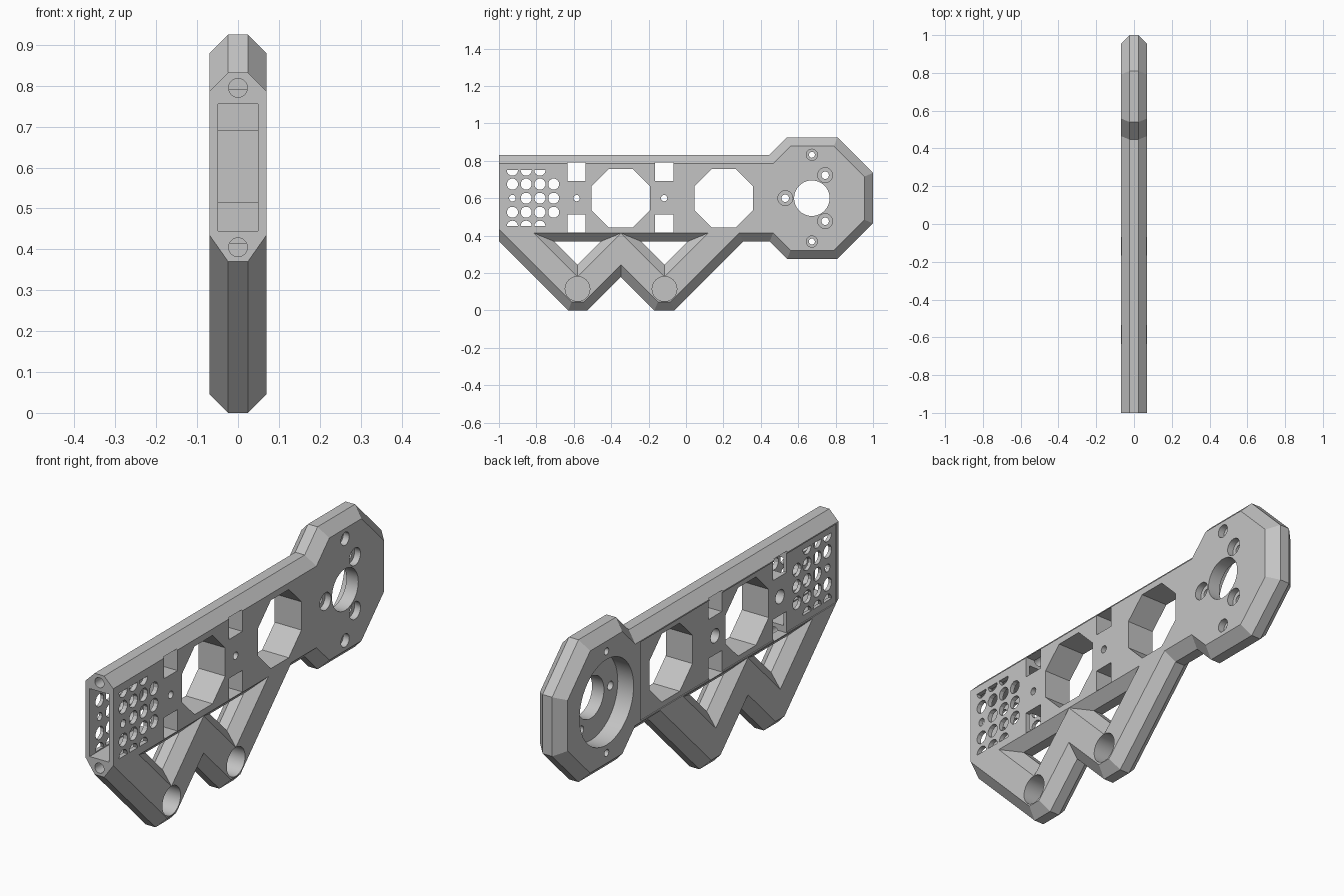
import bpy, bmesh, math
from mathutils import Matrix, Vector

cube = bpy.data.objects.get("Cube")
if cube:
    bpy.data.objects.remove(cube, do_unlink=True)

HALF, FLAT, CH = 0.07, 0.024, 0.046   # half thickness, half flat rim, chamfer
MID = 0.6                             # height of the beam axis

grey = bpy.data.materials.new("light grey")
grey.use_nodes = True
grey.diffuse_color = (0.55, 0.55, 0.55, 1)
grey.node_tree.nodes["Principled BSDF"].inputs["Base Color"].default_value = grey.diffuse_color


def inset(pts, dist):
    """Offset a counter-clockwise outline inwards; the cut front edge stays."""
    n, out = len(pts), []
    for i in range(n):
        a, b, c = (Vector(pts[(i + k) % n]) for k in (-1, 0, 1))
        rows = []
        for p, q in ((a, b), (b, c)):
            d = (q - p).normalized()
            rows.append((-d.y, d.x, 0 if p.x < -0.99 and q.x < -0.99 else dist))
        (a1, b1, d1), (a2, b2, d2) = rows
        det = a1 * b2 - a2 * b1
        out.append((b.x + (d1 * b2 - d2 * b1) / det, b.y + (a1 * d2 - a2 * d1) / det))
    return out


def loft(name, rings):
    """Closed solid through (x, outline) rings."""
    bm = bmesh.new()
    loops = [[bm.verts.new((x, y, z)) for y, z in pts] for x, pts in rings]
    n = len(loops[0])
    for lo, hi in zip(loops, loops[1:]):
        for i in range(n):
            j = (i + 1) % n
            bm.faces.new((lo[i], lo[j], hi[j], hi[i]))
    bm.faces.new(loops[0])
    bm.faces.new(loops[-1])
    bmesh.ops.recalc_face_normals(bm, faces=bm.faces)
    mesh = bpy.data.meshes.new(name)
    bm.to_mesh(mesh)
    bm.free()
    ob = bpy.data.objects.new(name, mesh)
    bpy.context.collection.objects.link(ob)
    mesh.materials.append(grey)
    return ob


# Beam, zigzag legs and octagonal motor head as one chamfered solid
outline = [(-1, .37), (-.63, 0), (-.527, 0), (-.348, .179), (-.169, 0), (-.063, 0),
           (.305, .368), (.447, .368), (.54, .275), (.81, .275), (1, .465), (1, .735),
           (.81, .925), (.54, .925), (.447, .832), (-1, .832)]
small = inset(outline, CH)
arm = loft("motor_arm", [(-HALF, small), (-FLAT, outline), (FLAT, outline), (HALF, small)])


def cut(tool):
    mod = arm.modifiers.new("cut", 'BOOLEAN')
    mod.operation, mod.solver, mod.object = 'DIFFERENCE', 'EXACT', tool
    bpy.context.view_layer.objects.active = arm
    bpy.ops.object.modifier_apply(modifier=mod.name)
    bpy.data.objects.remove(tool, do_unlink=True)


def cut_profile(pts, x0=-0.1, x1=0.1):
    cut(loft("cutter", [(x0, pts), (x1, pts)]))


def cut_box(y0, y1, z0, z1, x0=-0.1, x1=0.1):
    cut_profile([(y0, z0), (y1, z0), (y1, z1), (y0, z1)], x0, x1)


def arc(y, z, r, n=32, start=0.0, sweep=2 * math.pi):
    steps = n if sweep > 6 else n + 1
    return [(y + r * math.cos(start + sweep * i / n),
             z + r * math.sin(start + sweep * i / n)) for i in range(steps)]


# Chamfered triangular openings and blind foot sockets
for y in (-.58, -.115):
    tri = [(y - .123, .368), (y, .245), (y + .123, .368)]
    out = 0.1
    wide = inset(tri, -CH * (out - FLAT) / (HALF - FLAT))
    cut(loft("cutter", [(-out, wide), (-FLAT, tri), (FLAT, tri), (out, wide)]))
    cut_profile(arc(y, .115, .066), -0.035, 0.1)

# Shallow panel recess on the back side
cut_box(-.985, .43, .42, .78, -0.1, -HALF + 0.005)

# Lightening octagons
for y in (-.348, .202):
    cut_profile(arc(y, MID, .156 / math.cos(math.pi / 8), 8, math.pi / 8))

# Nut windows and counterbored screw holes
for y in (-.585, -.117):
    for z in (.741, .465):
        cut_box(y - .049, y + .049, z - .049, z + .049)
    cut_profile(arc(y, MID, .017, 16))
    cut_profile(arc(y, MID, .032, 16), -0.1, -0.02)

# Hollow front bay and end screw holes
cut_box(-1.1, -.62, .445, .755, -.049, .049)
for z in (.795, .405):
    tool = loft("cutter", [(-.25, arc(0, 0, .023, 24)), (.25, arc(0, 0, .023, 24))])
    tool.data.transform(Matrix.Translation((0, -.83, z)) @ Matrix.Rotation(math.pi / 2, 4, 'Z'))
    cut(tool)

# Ventilation grid with half holes on the top and bottom rows
for col in range(4):
    y = -.928 + .0735 * col
    for row in (-1, 0, 1):
        r = .018 if (col, row) == (0, 0) else .03
        cut_profile(arc(y, MID + .075 * row, r, 12, math.pi / 12))
    if col < 3:
        cut_profile(arc(y, MID + .15, .03, 8, math.pi, math.pi))
        cut_profile(arc(y, MID - .15, .03, 8, 0, math.pi))

# Motor pocket, shaft hole and mounting screws
HUB = .673
cut_profile(arc(HUB, MID, .195, 48), -0.1, 0.01)
cut_profile(arc(HUB, MID, .095, 40))
for deg, dist, bore, head in ((180, .142, .02, .04), (60, .142, .02, .04), (-60, .142, .02, .04),
                              (90, .232, .016, .03), (-90, .232, .016, .03)):
    y = HUB + dist * math.cos(math.radians(deg))
    z = MID + dist * math.sin(math.radians(deg))
    cut_profile(arc(y, z, bore, 20))
    cut_profile(arc(y, z, head, 20), 0.04, 0.1)

bpy.ops.object.select_all(action='DESELECT')
arm.select_set(True)
bpy.context.view_layer.objects.active = arm
bpy.ops.object.shade_smooth_by_angle(angle=math.radians(25))
